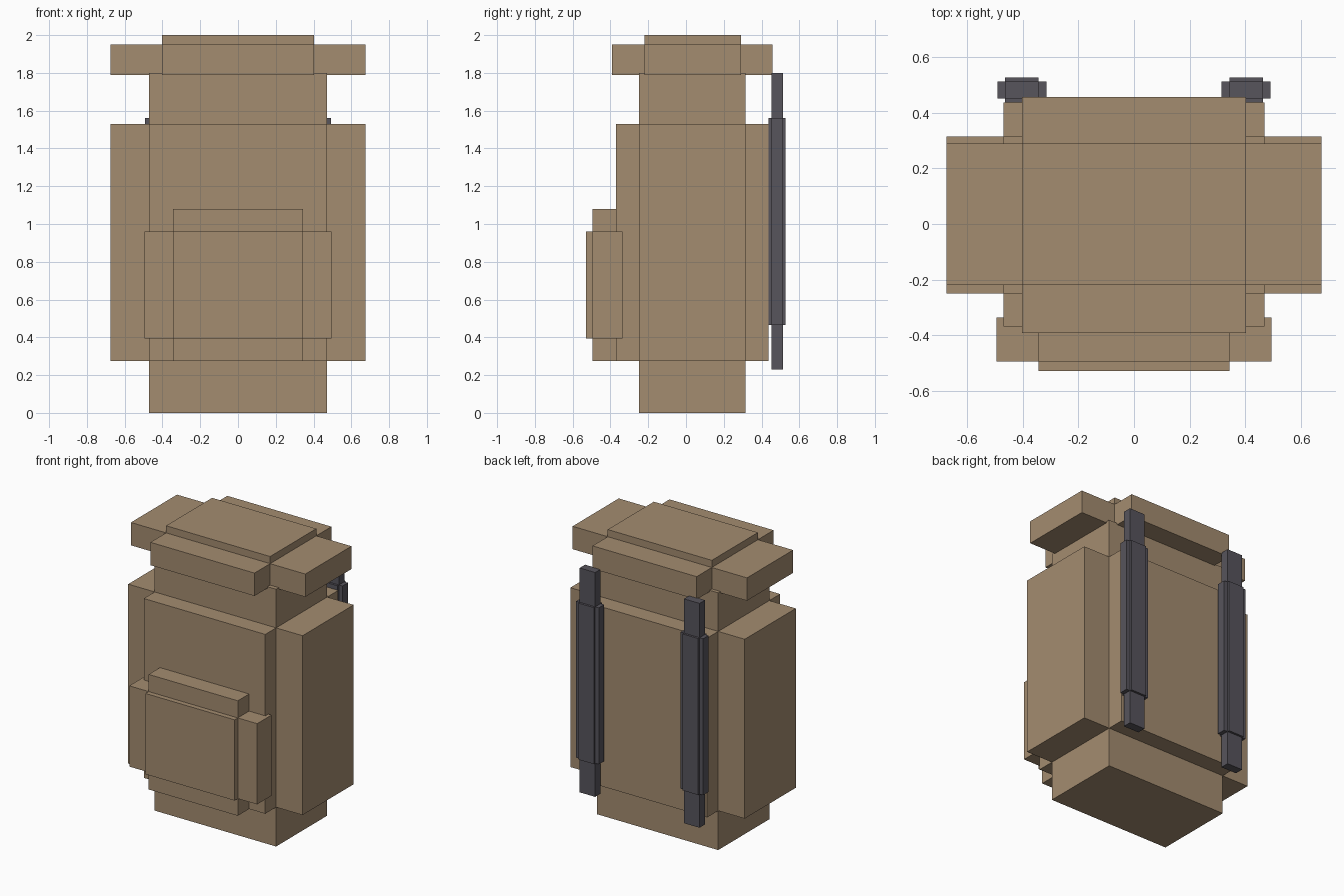
import bpy
import bmesh
from mathutils import Matrix, Vector

cube = bpy.data.objects.get("Cube")
if cube:
    bpy.data.objects.remove(cube, do_unlink=True)


def make_material(name, rgb):
    mat = bpy.data.materials.new(name)
    mat.use_nodes = True
    color = (*rgb, 1.0)
    mat.diffuse_color = color
    mat.node_tree.nodes["Principled BSDF"].inputs["Base Color"].default_value = color
    return mat


canvas = make_material("tan canvas", (0.371, 0.262, 0.162))
webbing = make_material("dark grey webbing", (0.095, 0.089, 0.107))


def stepped_block(name, mat, core, outer):
    """Three crossing boxes: the core stretched to the outer limits on each axis in turn."""
    bm = bmesh.new()
    for axis in range(3):
        spans = [outer[i] if i == axis else core[i] for i in range(3)]
        size = Vector([hi - lo for lo, hi in spans])
        centre = Vector([(hi + lo) / 2 for lo, hi in spans])
        bmesh.ops.create_cube(bm, size=1, matrix=Matrix.Translation(centre) @ Matrix.Diagonal(size).to_4x4())
    mesh = bpy.data.meshes.new(name)
    bm.to_mesh(mesh)
    bm.free()
    mesh.materials.append(mat)
    obj = bpy.data.objects.new(name, mesh)
    bpy.context.collection.objects.link(obj)
    return obj


# Main bag
stepped_block("bag_body", canvas,
              core=[(-0.47, 0.47), (-0.25, 0.315), (0.275, 1.53)],
              outer=[(-0.675, 0.675), (-0.37, 0.437), (0, 1.80)])

# Top flap
stepped_block("top_flap", canvas,
              core=[(-0.403, 0.403), (-0.22, 0.29), (1.79, 1.95)],
              outer=[(-0.675, 0.675), (-0.393, 0.458), (1.74, 2.0)])

# Front pocket
stepped_block("front_pocket", canvas,
              core=[(-0.345, 0.345), (-0.495, -0.337), (0.395, 0.96)],
              outer=[(-0.495, 0.495), (-0.53, -0.30), (0.275, 1.08)])

# Shoulder straps
for side, x in (("left", 0.404), ("right", -0.404)):
    stepped_block(side + "_shoulder_strap", webbing,
                  core=[(x - 0.06, x + 0.06), (0.453, 0.513), (0.465, 1.56)],
                  outer=[(x - 0.088, x + 0.088), (0.438, 0.528), (0.23, 1.80)])
